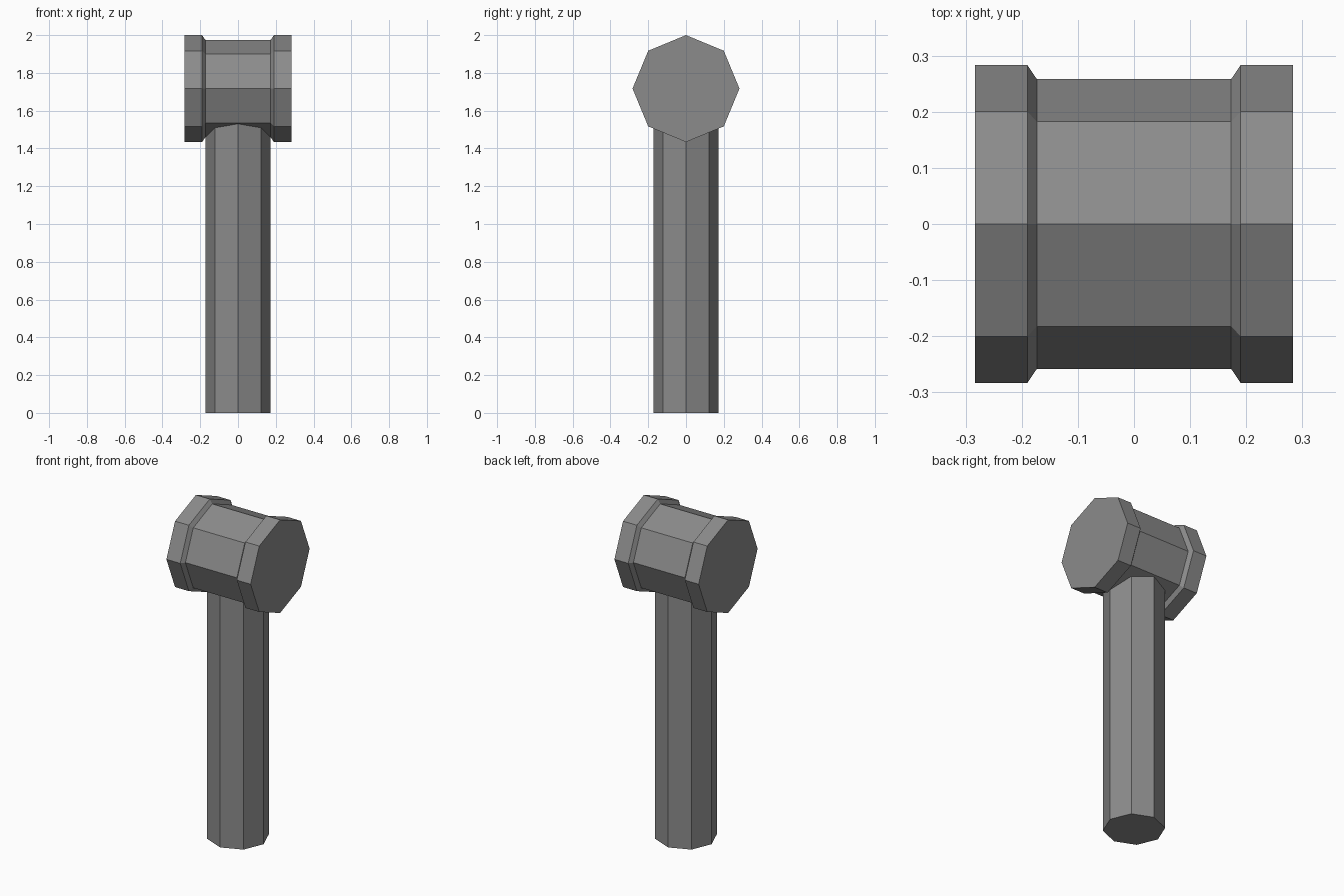
import bpy, bmesh, math

if "Cube" in bpy.data.objects:
    bpy.data.objects.remove(bpy.data.objects["Cube"])

SIDES = 8
grey = bpy.data.materials.new("stone grey")
grey.diffuse_color = (0.26, 0.26, 0.26, 1)
grey.use_nodes = True
grey.node_tree.nodes["Principled BSDF"].inputs["Base Color"].default_value = grey.diffuse_color


def lathe(name, profile, place):
    """Closed eight-sided solid from (distance along axis, radius) pairs."""
    bm = bmesh.new()
    rings = []
    for d, r in profile:
        angles = [2 * math.pi * i / SIDES for i in range(SIDES)]
        rings.append([bm.verts.new(place(d, r * math.cos(a), r * math.sin(a))) for a in angles])
    for low, high in zip(rings, rings[1:]):
        for i in range(SIDES):
            j = (i + 1) % SIDES
            bm.faces.new((low[i], low[j], high[j], high[i]))
    bm.faces.new(rings[0][::-1])
    bm.faces.new(rings[-1])
    bmesh.ops.recalc_face_normals(bm, faces=bm.faces)
    mesh = bpy.data.meshes.new(name)
    bm.to_mesh(mesh)
    bm.free()
    mesh.materials.append(grey)
    obj = bpy.data.objects.new(name, mesh)
    bpy.context.collection.objects.link(obj)
    return obj


# Upright handle, its top buried in the head
lathe("handle", [(0, 0.172), (1.6, 0.172)], lambda d, u, v: (u, v, d))

# Head lying along x, with a wider striking collar at each end
half = [(0.283, 0.283), (0.19, 0.283), (0.173, 0.258)]
head_profile = [(-d, r) for d, r in half] + half[::-1]
lathe("hammer_head", head_profile, lambda d, u, v: (d, u, 1.717 + v))
